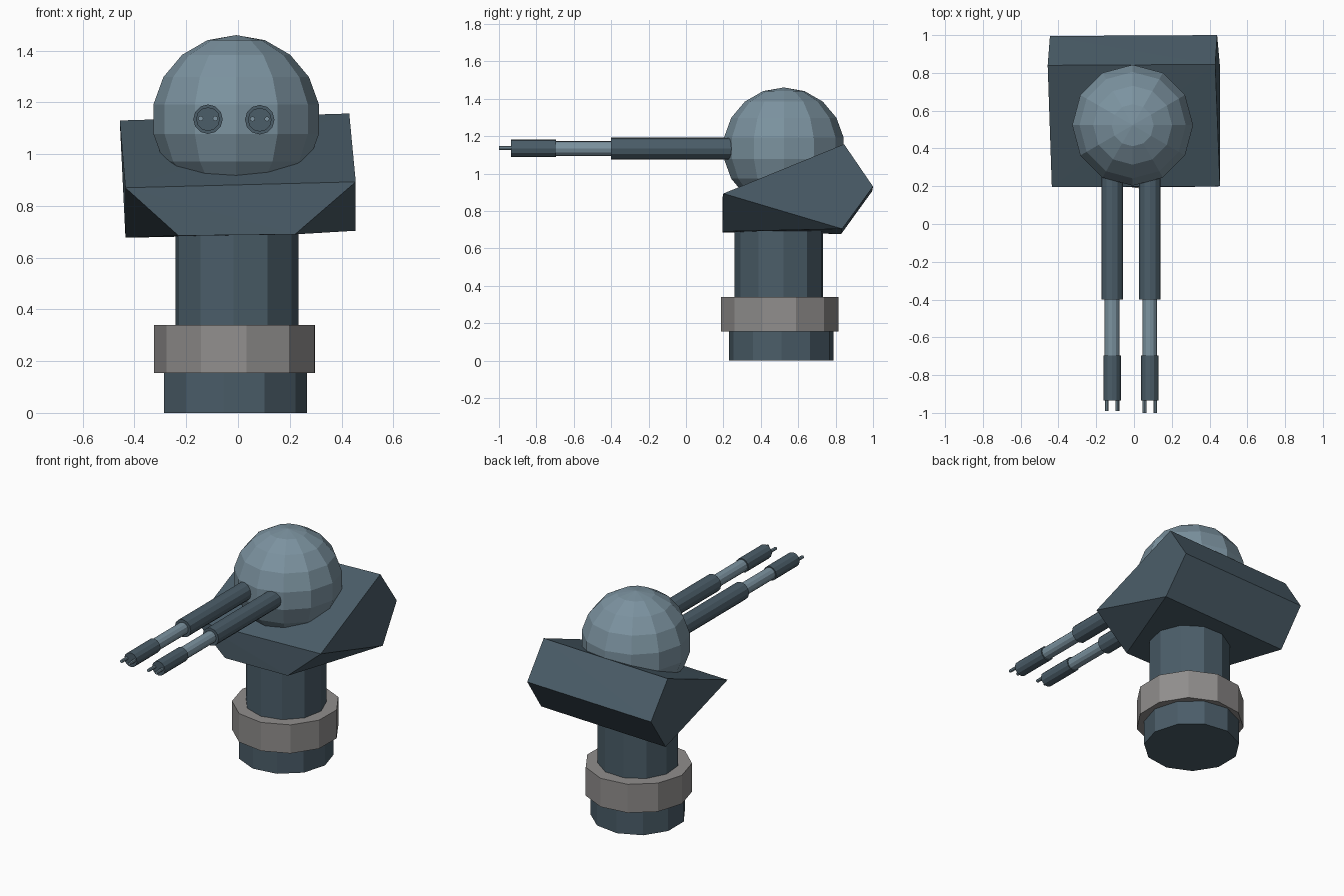
import bpy, bmesh
from math import radians
from mathutils import Vector

if "Cube" in bpy.data.objects:
    bpy.data.objects.remove(bpy.data.objects["Cube"])


def material(name, rgb):
    m = bpy.data.materials.new(name)
    m.diffuse_color = (*rgb, 1)
    m.use_nodes = True
    m.node_tree.nodes["Principled BSDF"].inputs["Base Color"].default_value = m.diffuse_color
    return m


DARK = material("dark_steel", (0.07, 0.11, 0.14))
LIGHT = material("light_steel", (0.2, 0.29, 0.35))
GREY = material("warm_grey", (0.28, 0.27, 0.265))


def finish(name, mat):
    ob = bpy.context.object
    ob.name = name
    ob.data.materials.append(mat)
    return ob


def drum(name, x, y, z0, z1, r, turn, mat):
    """Upright low-poly cylinder; turn is the angle of its first vertex."""
    bpy.ops.mesh.primitive_cylinder_add(
        vertices=11, radius=r, depth=z1 - z0,
        location=(x, y, (z0 + z1) / 2), rotation=(0, 0, radians(turn - 90)))
    return finish(name, mat)


def rod(name, x, z, y0, y1, r, mat, sides=12):
    """Cylinder lying along y."""
    bpy.ops.mesh.primitive_cylinder_add(
        vertices=sides, radius=r, depth=abs(y1 - y0),
        location=(x, (y0 + y1) / 2, z), rotation=(radians(90), 0, 0))
    return finish(name, mat)


# Pedestal: foot, collar and column
drum("foot", -0.015, 0.51, 0.0, 0.16, 0.282, 139 - 180 - 90, DARK)
drum("collar", -0.008, 0.502, 0.155, 0.34, 0.317, 7.4 - 90, GREY)
drum("column", -0.006, 0.498, 0.33, 0.72, 0.24, 30 - 90, DARK)

# Tilted cradle: convex block with pinched lower front corners
corners = [
    (-0.435, 0.195, 0.87), (0.455, 0.20, 0.893),    # front upper
    (-0.23, 0.195, 0.685), (0.22, 0.195, 0.69),     # front lower
    (-0.457, 0.84, 1.13), (0.43, 0.845, 1.157),     # top ridge
    (-0.445, 0.995, 0.905), (0.44, 1.0, 0.93),      # rear ridge
    (-0.435, 0.83, 0.677), (0.455, 0.835, 0.704),   # rear lower
]
bm = bmesh.new()
for c in corners:
    bm.verts.new(Vector(c))
bmesh.ops.convex_hull(bm, input=bm.verts[:])
bmesh.ops.recalc_face_normals(bm, faces=bm.faces[:])
mesh = bpy.data.meshes.new("cradle")
bm.to_mesh(mesh)
bm.free()
mesh.materials.append(DARK)
bpy.context.collection.objects.link(bpy.data.objects.new("cradle", mesh))

# Faceted ball turret
bpy.ops.mesh.primitive_uv_sphere_add(
    segments=12, ring_count=9, radius=0.325, location=(-0.007, 0.523, 1.135))
finish("ball_turret", LIGHT)

# Twin guns: sleeve, thin barrel, muzzle and two prongs each
for side, x, z, tip in (("left", -0.116, 1.135, -0.99), ("right", 0.084, 1.133, -1.0)):
    rod(side + "_sleeve", x, z, 0.32, -0.40, 0.057, DARK)
    rod(side + "_barrel", x, z, -0.38, -0.72, 0.039, LIGHT)
    rod(side + "_muzzle", x, z, -0.695, -0.935, 0.046, DARK)
    for i, dx in enumerate((-0.028, 0.028)):
        rod(f"{side}_prong_{i + 1}", x + dx, z + 0.003, -0.92, tip, 0.01, LIGHT, 8)
